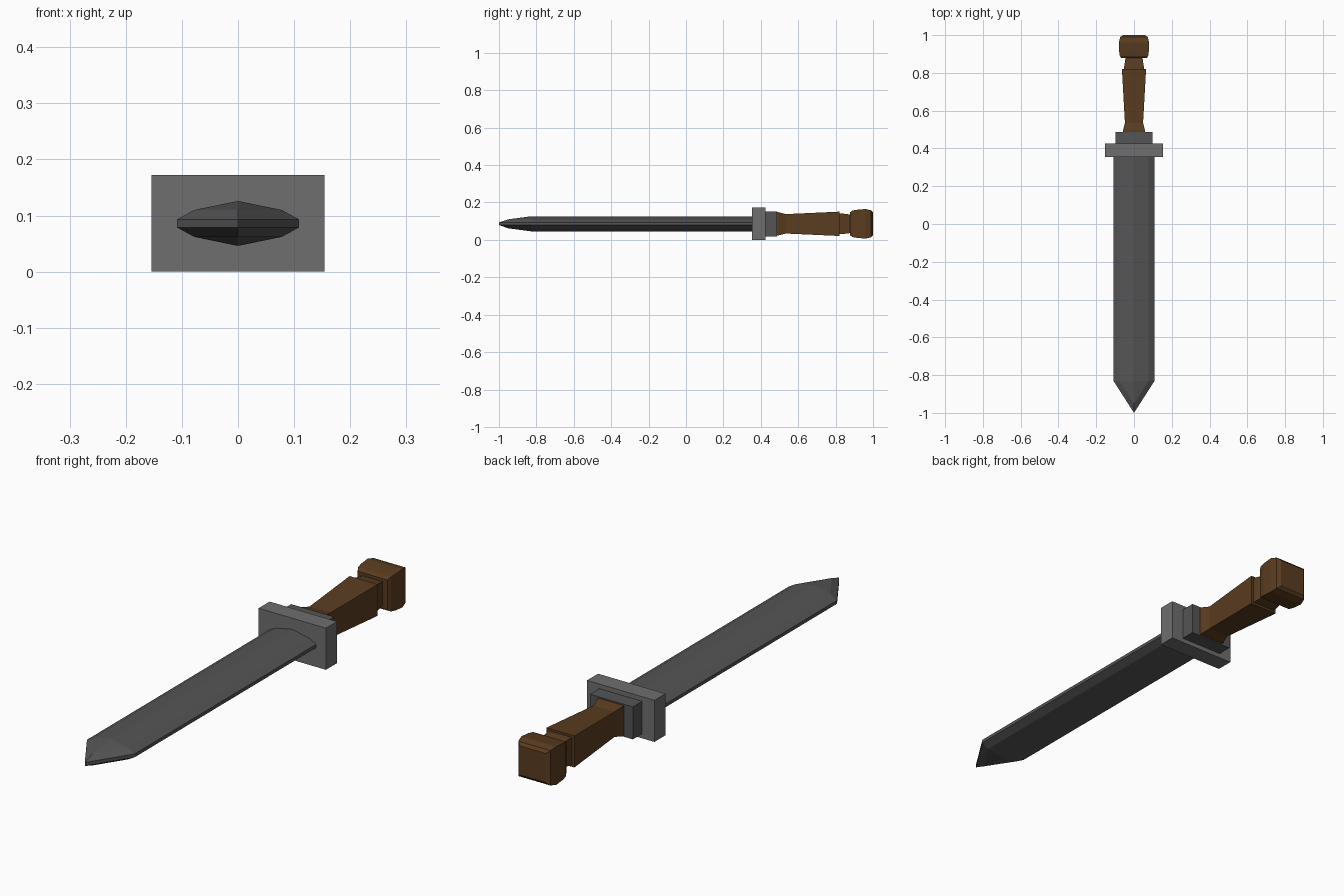
import bpy, bmesh

if "Cube" in bpy.data.objects:
    bpy.data.objects.remove(bpy.data.objects["Cube"])

ZC = 0.086  # height of the sword's long axis


def material(name, rgb):
    m = bpy.data.materials.new(name)
    m.diffuse_color = (*rgb, 1)
    m.use_nodes = True
    m.node_tree.nodes["Principled BSDF"].inputs["Base Color"].default_value = m.diffuse_color
    return m


def loft(name, rings, mat, cap_first=True, cap_last=True):
    """Skin a list of matching (x, y, z) rings, z relative to the axis."""
    bm = bmesh.new()
    vs = [[bm.verts.new((x, y, z + ZC)) for x, y, z in r] for r in rings]
    n = len(vs[0])
    for a, b in zip(vs, vs[1:]):
        for i in range(n):
            j = (i + 1) % n
            bm.faces.new((a[i], a[j], b[j], b[i]))
    if cap_first:
        bm.faces.new(vs[0])
    if cap_last:
        bm.faces.new(vs[-1])
    bmesh.ops.remove_doubles(bm, verts=bm.verts[:], dist=1e-4)
    bmesh.ops.recalc_face_normals(bm, faces=bm.faces[:])
    me = bpy.data.meshes.new(name)
    bm.to_mesh(me)
    bm.free()
    me.materials.append(mat)
    ob = bpy.data.objects.new(name, me)
    bpy.context.collection.objects.link(ob)
    return ob


def rect(y, hx, hz):
    return [(hx, y, hz), (-hx, y, hz), (-hx, y, -hz), (hx, y, -hz)]


steel = material("dark_steel", (0.09, 0.09, 0.09))
guard_steel = material("guard_steel", (0.156, 0.156, 0.156))
wood = material("wood", (0.102, 0.045, 0.014))

# Blade: ten-sided section, closing to a vertical point at the tip
quarter = [(0, 0.040), (0.078, 0.024), (0.109, 0.007)]
right = quarter + [(x, -z) for x, z in reversed(quarter)]
section = right + [(-x, z) for x, z in reversed(right[1:-1])]
tip = [(0, -1.0, z) if abs(z) < 0.01 else (0, -0.95, 0.024 if z > 0 else -0.024)
       for x, z in section]
loft("blade", [[(x, 0.39, z) for x, z in section],
               [(x, -0.83, z) for x, z in section], tip], steel, cap_last=False)

# Guard plate and the smaller block behind it
loft("guard", [rect(0.354, 0.154, 0.086), rect(0.426, 0.154, 0.086)], guard_steel)
loft("guard_block", [rect(0.42, 0.098, 0.067), rect(0.487, 0.098, 0.067)], steel)

# Grip: square bar flaring toward the pommel
loft("grip", [rect(y, hx, hz) for y, hx, hz in [
    (0.48, 0.058, 0.062), (0.495, 0.058, 0.062), (0.535, 0.048, 0.052),
    (0.82, 0.064, 0.065)]], wood)

# Neck between grip and pommel
loft("neck", [rect(y, hx, hz) for y, hx, hz in [
    (0.815, 0.053, 0.056), (0.835, 0.052, 0.055), (0.89, 0.043, 0.048)]], wood)

# Pommel: square block with chamfered ends
loft("pommel", [rect(y, hx, hz) for y, hx, hz in [
    (0.878, 0.068, 0.062), (0.89, 0.075, 0.071), (0.915, 0.079, 0.075),
    (0.96, 0.080, 0.079), (0.99, 0.073, 0.072), (1.0, 0.058, 0.060)]], wood)
